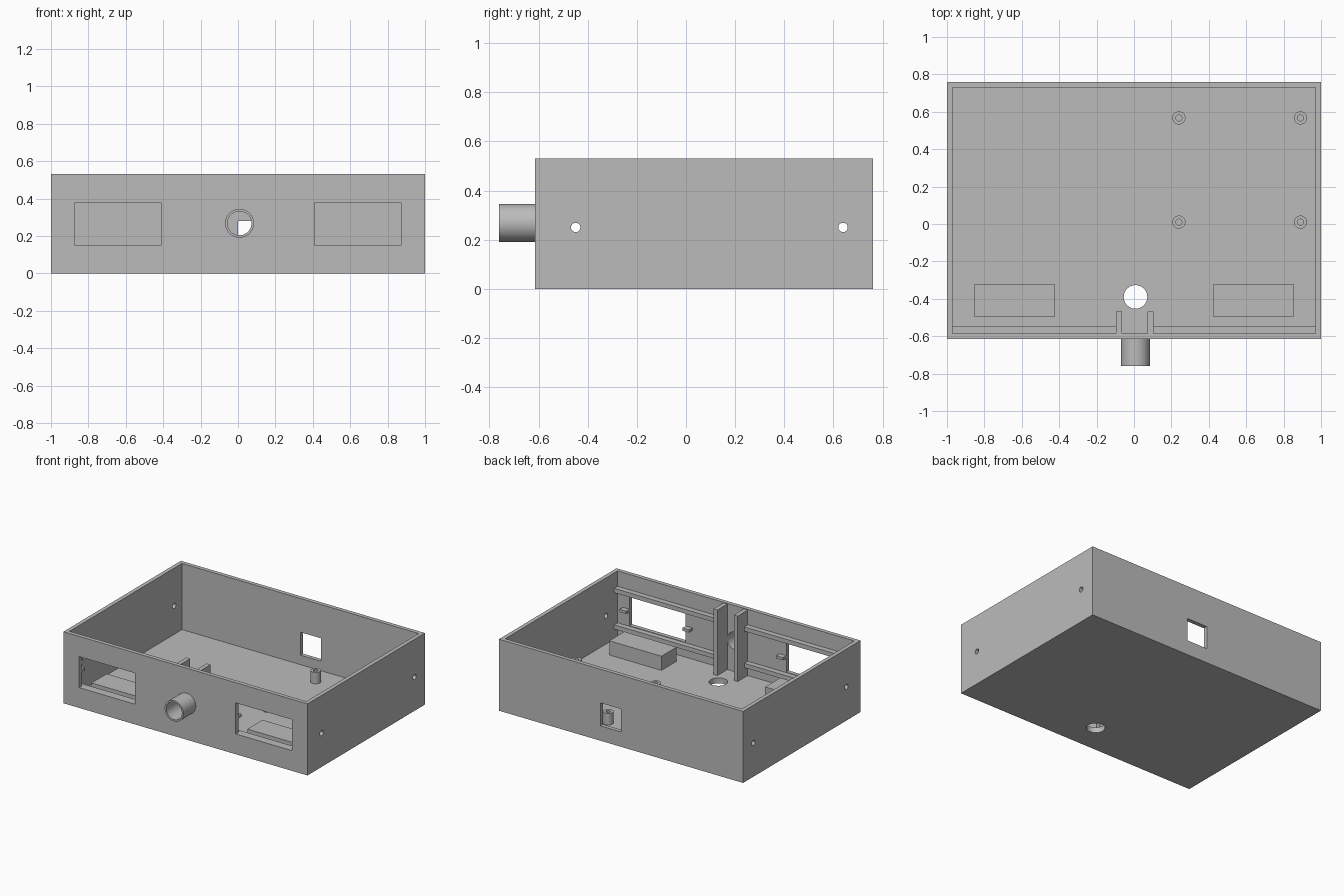
import bpy, bmesh, math
from mathutils import Matrix, Vector

cube = bpy.data.objects.get("Cube")
if cube:
    bpy.data.objects.remove(cube, do_unlink=True)

grey = bpy.data.materials.new("plain grey")
grey.use_nodes = True
grey.diffuse_color = (0.5, 0.5, 0.5, 1)
grey.node_tree.nodes["Principled BSDF"].inputs["Base Color"].default_value = (0.5, 0.5, 0.5, 1)

# Main dimensions
FRONT, BACK, HEIGHT = -0.615, 0.76, 0.53
WALL, FLOOR = 0.03, 0.04
INNER = FRONT + WALL
TUBE_X, TUBE_Z = 0.008, 0.268
ALONG_X = Matrix.Rotation(math.pi / 2, 4, 'Y')
ALONG_Y = Matrix.Rotation(math.pi / 2, 4, 'X')


def finish(name, bm, smooth=False):
    bmesh.ops.recalc_face_normals(bm, faces=bm.faces)
    mesh = bpy.data.meshes.new(name)
    bm.to_mesh(mesh)
    bm.free()
    mesh.materials.append(grey)
    obj = bpy.data.objects.new(name, mesh)
    bpy.context.collection.objects.link(obj)
    if smooth:
        smooth_edges(obj)
    return obj


def smooth_edges(obj):
    bpy.ops.object.select_all(action='DESELECT')
    obj.select_set(True)
    bpy.context.view_layer.objects.active = obj
    bpy.ops.object.shade_smooth_by_angle(angle=math.radians(30))


def box(name, x, y, z):
    bm = bmesh.new()
    bmesh.ops.create_cube(bm, size=1)
    lo, hi = Vector((x[0], y[0], z[0])), Vector((x[1], y[1], z[1]))
    bmesh.ops.scale(bm, vec=hi - lo, verts=bm.verts)
    bmesh.ops.translate(bm, vec=(lo + hi) / 2, verts=bm.verts)
    return finish(name, bm)


def cylinder(name, centre, radius, depth, turn=Matrix()):
    bm = bmesh.new()
    bmesh.ops.create_cone(bm, cap_ends=True, segments=48, radius1=radius,
                          radius2=radius, depth=depth,
                          matrix=Matrix.Translation(centre) @ turn)
    return finish(name, bm)


def ring(name, centre, outer, inner, depth, turn=Matrix()):
    """Hollow cylinder swept from a rectangular section."""
    bm = bmesh.new()
    h = depth / 2
    section = [bm.verts.new(p) for p in
               ((inner, 0, -h), (outer, 0, -h), (outer, 0, h), (inner, 0, h))]
    edges = [bm.edges.new((section[i], section[(i + 1) % 4])) for i in range(4)]
    bmesh.ops.spin(bm, geom=section + edges, axis=(0, 0, 1), cent=(0, 0, 0),
                   angle=math.tau, steps=48)
    bmesh.ops.remove_doubles(bm, verts=bm.verts, dist=0.0001)
    bmesh.ops.transform(bm, matrix=Matrix.Translation(centre) @ turn, verts=bm.verts)
    return finish(name, bm, smooth=True)


def cut(target, cutters):
    bpy.context.view_layer.objects.active = target
    for cutter in cutters:
        mod = target.modifiers.new("cut", 'BOOLEAN')
        mod.operation, mod.solver, mod.object = 'DIFFERENCE', 'EXACT', cutter
        bpy.ops.object.modifier_apply(modifier=mod.name)
        bpy.data.objects.remove(cutter, do_unlink=True)


# Open tray with its windows and holes
tray = box("tray", (-1, 1), (FRONT, BACK), (0, HEIGHT))
cutters = [
    box("cavity_cutter", (-1 + WALL, 1 - WALL), (INNER, BACK - WALL), (FLOOR, 1)),
    box("back_window_cutter", (0, 0.17), (0.7, 0.8), (0.11, 0.28)),
    cylinder("floor_hole_cutter", (TUBE_X, -0.39, 0), 0.063, 0.2),
    cylinder("tube_hole_cutter", (TUBE_X, FRONT, TUBE_Z), 0.064, 0.2, ALONG_Y),
]
for side in (-1, 1):
    xs = sorted((side * 0.412, side * 0.872))
    cutters.append(box("front_window_cutter", xs, (-0.7, -0.55), (0.15, 0.38)))
    for y in (-0.449, 0.639):
        cutters.append(cylinder("side_hole_cutter", (side, y, 0.25), 0.019, 0.2, ALONG_X))
cut(tray, cutters)
smooth_edges(tray)

# Tube on the front wall
ring("front_tube", (TUBE_X, (-0.76 + FRONT) / 2, TUBE_Z), 0.077, 0.064,
     FRONT + 0.76, ALONG_Y)

# Screw posts on the floor
for x in (0.24, 0.89):
    for y in (0.01, 0.567):
        ring("screw_post", (x, y, 0.082), 0.035, 0.016, 0.086)

# Upright ribs either side of the tube
for x in (-0.08, 0.087):
    box("upright_rib", (x - 0.016, x + 0.016), (INNER, -0.468), (FLOOR, 0.525))

# Blocks, rails and pegs behind each front window
for side, name in ((-1, "right"), (1, "left")):
    def span(a, b):
        return sorted((side * a, side * b))
    box(name + "_block", span(0.425, 0.853), (-0.497, -0.32), (FLOOR, 0.145))
    for z in (0.13, 0.4):
        box(name + "_rail", span(0.095, 0.97), (INNER, -0.545), (z - 0.016, z + 0.016))
    for x in (0.385, 0.9):
        box(name + "_peg", span(x - 0.027, x + 0.027), (INNER, -0.545), (0.252, 0.272))
